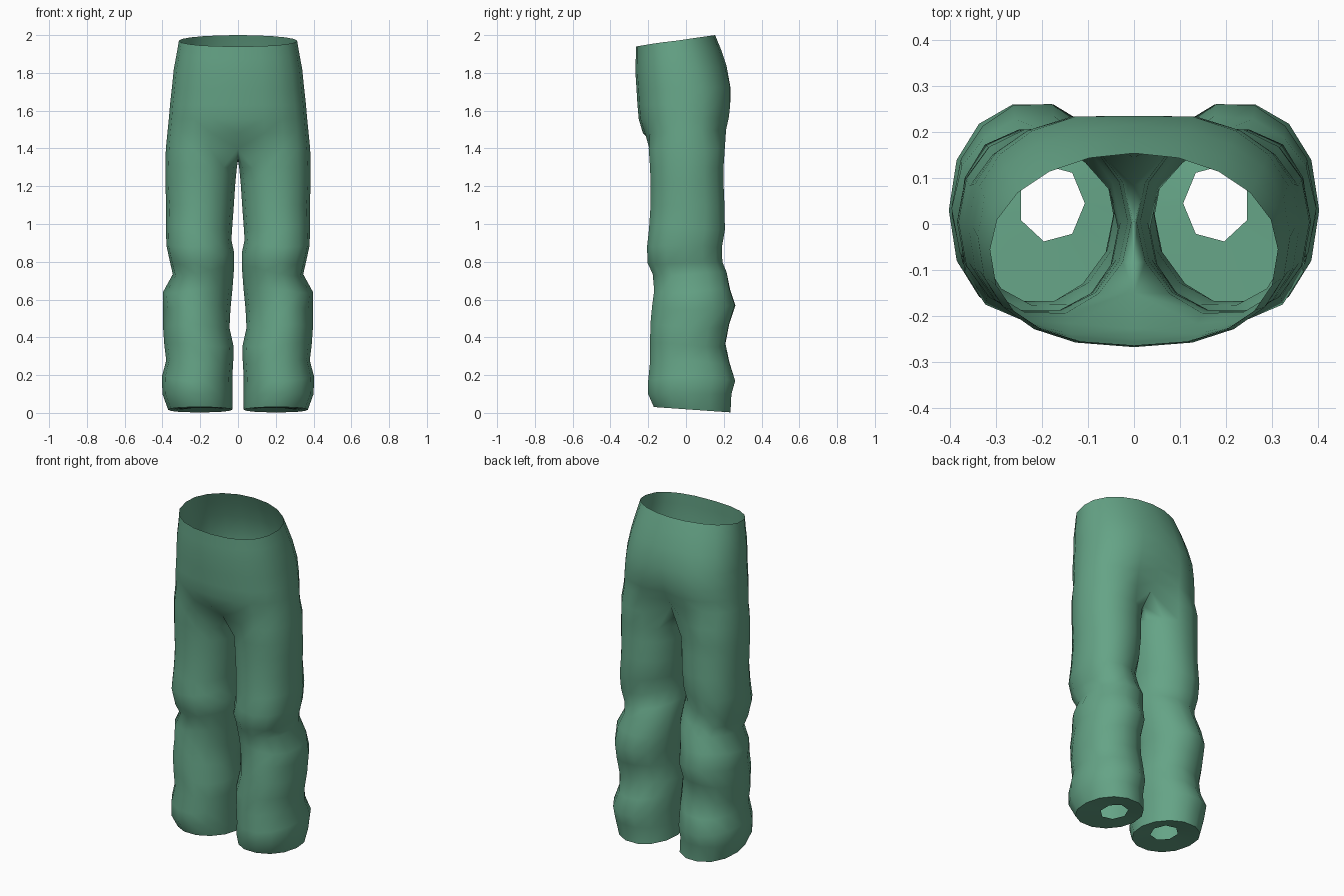
import bpy
import bmesh
from math import pi, sin, cos, exp
from mathutils import Vector

if "Cube" in bpy.data.objects:
    bpy.data.objects.remove(bpy.data.objects["Cube"], do_unlink=True)

SIDES = 14

# Leg rings from hem to thigh: height, inner x, outer x, front y, back y
LEG = [
    (0.025, 0.03, 0.37, -0.17, 0.235),
    (0.10, 0.03, 0.40, -0.20, 0.24),
    (0.18, 0.03, 0.403, -0.20, 0.26),
    (0.27, 0.025, 0.38, -0.19, 0.23),
    (0.36, 0.025, 0.39, -0.19, 0.21),
    (0.46, 0.045, 0.398, -0.19, 0.23),
    (0.56, 0.04, 0.398, -0.18, 0.262),
    (0.65, 0.03, 0.398, -0.168, 0.235),
    (0.75, 0.02, 0.345, -0.175, 0.215),
    (0.81, 0.02, 0.358, -0.20, 0.19),
    (0.89, 0.035, 0.377, -0.20, 0.18),
    (0.98, 0.03, 0.38, -0.193, 0.20),
    (1.10, 0.022, 0.38, -0.187, 0.203),
    (1.22, 0.014, 0.385, -0.187, 0.198),
    (1.30, 0.006, 0.385, -0.19, 0.198),
]
CROTCH = (1.40, 0.0, 0.382, -0.197, 0.205)

# Hip rings from crotch to waist:
# height, half width, front, back, cleft, tilt, back roundness
HIPS = [
    (1.49, 0.373, -0.228, 0.222, 0.05, 0.02, 0.82),
    (1.56, 0.366, -0.25, 0.237, 0.03, 0.01, 0.82),
    (1.63, 0.36, -0.257, 0.245, 0.02, 0.0, 0.84),
    (1.72, 0.35, -0.262, 0.245, 0.01, 0.01, 0.86),
    (1.82, 0.34, -0.268, 0.215, 0.0, 0.03, 0.9),
    (1.90, 0.325, -0.266, 0.185, 0.0, 0.05, 0.95),
    (1.97, 0.313, -0.264, 0.154, 0.0, 0.06, 1.0),
]

# Soft dents in the cloth: x, y, z, radius, depth (negative swells)
DENTS = [
    (0.13, -0.19, 0.50, 0.09, 0.02),
    (0.38, -0.08, 0.52, 0.08, 0.015),
    (0.10, 0.18, 0.88, 0.08, 0.015),
    (0.28, 0.20, 0.40, 0.08, 0.01),
    (0.07, -0.20, 1.43, 0.06, 0.02),
    (0.33, 0.19, 0.62, 0.10, 0.015),
    (0.31, 0.15, 0.90, 0.10, -0.017),
    (0.31, -0.14, 0.87, 0.10, -0.013),
]


def power(value, exponent):
    return (1 if value >= 0 else -1) * abs(value) ** exponent


def crease(point, centre):
    """Push a point towards the leg axis where the cloth folds."""
    out = Vector((point.x - centre.x, point.y - centre.y, 0)).normalized()
    shift = 0.0
    for x, y, z, radius, depth in DENTS:
        gap = (point - Vector((x, y, z))).length / radius
        shift -= depth * exp(-gap * gap)
    return point + out * shift


def leg_ring(row):
    z, inner, outer, front, back = row
    centre = Vector(((inner + outer) / 2, (front + back) / 2, z))
    reach = (back - front) / 2 / cos(pi / SIDES)
    ring = []
    for k in range(SIDES):
        angle = pi + 2 * pi * k / SIDES
        # Rounder on the inside than the outside
        e = 1.0 if cos(angle) < 0 else 0.92
        p = Vector((power(cos(angle), e) * (outer - inner) / 2,
                    power(sin(angle), e) * reach, 0))
        if 0.1 < z < 1:
            # Folds slant down towards the outside of the knee
            p.z = 0.012 * sin(2 * angle + 9 * z)
            p.z -= 0.025 * cos(angle) * exp(-((z - 0.8) / 0.12) ** 2)
        ring.append(crease(centre + p, centre))
    return ring


def hip_ring(row):
    z, width, front, back, cleft, tilt, roundness = row
    middle, depth = (front + back) / 2, (back - front) / 2
    ring = []
    for k in range(SIDES - 3):
        angle = -pi / 2 + pi * k / (SIDES - 4)
        e = 0.84 if angle < 0 else roundness
        x = 0.0 if k in (0, SIDES - 4) else width * power(cos(angle), e)
        y = middle + depth * power(sin(angle), e)
        if y > middle:
            y -= cleft * exp(-(x / 0.07) ** 2)
        p = Vector((x, y, z + tilt * sin(angle) / 2))
        if x > 0:
            p = crease(p, Vector((0, middle, z)))
        ring.append(p)
    return ring


bm = bmesh.new()


def add(points):
    return [bm.verts.new(p) for p in points]


def bridge(low, high, closed=True):
    count = len(low)
    for k in range(count if closed else count - 1):
        n = (k + 1) % count
        bm.faces.new((low[k], low[n], high[n], high[k]))


# Hem underside with a small seven-sided opening
hem = leg_ring(LEG[0])
for p in hem:
    p.z = 0.017 - 0.07 * (p.y - 0.03)
    p.z = max(p.z, 0.003)
hole = []
for k in range(SIDES):
    a = pi + 2 * pi * k / SIDES
    r = cos(pi / 7) if k % 2 else 1
    hole.append(Vector((0.18 + 0.073 * r * cos(a), 0.045 + 0.085 * r * sin(a), 0.025)))
previous = add(hole)
lower = add(hem)
bridge(previous, lower)

# Leg tube
for row in LEG[1:]:
    upper = add(leg_ring(row))
    bridge(lower, upper)
    lower = upper

# Crotch ring: its inner points lie along the centre seam
points = leg_ring(CROTCH)
SEAM = {2: (-0.15, 1.40), 1: (-0.085, 1.36), 0: (0.0, 1.335),
        SIDES - 1: (0.085, 1.38), SIDES - 2: (0.145, 1.45)}
for k, (y, z) in SEAM.items():
    points[k] = Vector((0, y, z))
upper = add(points)
bridge(lower, upper)

# Hips and waist, open along the centre seam and at the top
lower = upper[2:SIDES - 1]
for row in HIPS:
    upper = add(hip_ring(row))
    bridge(lower, upper, closed=False)
    lower = upper

mesh = bpy.data.meshes.new("trousers")
bm.to_mesh(mesh)
bm.free()
trousers = bpy.data.objects.new("trousers", mesh)
bpy.context.collection.objects.link(trousers)

# Second leg
mirror = trousers.modifiers.new("other_leg", "MIRROR")
mirror.use_axis[0] = True
mirror.merge_threshold = 0.001

# Green cloth
green = bpy.data.materials.new("green_cloth")
green.use_nodes = True
colour = (0.13, 0.37, 0.24, 1)
green.diffuse_color = colour
green.node_tree.nodes["Principled BSDF"].inputs["Base Color"].default_value = colour
mesh.materials.append(green)

# Smooth cloth with a crisp hem edge
bpy.context.view_layer.objects.active = trousers
trousers.select_set(True)
bpy.ops.object.shade_smooth_by_angle(angle=1.05)
